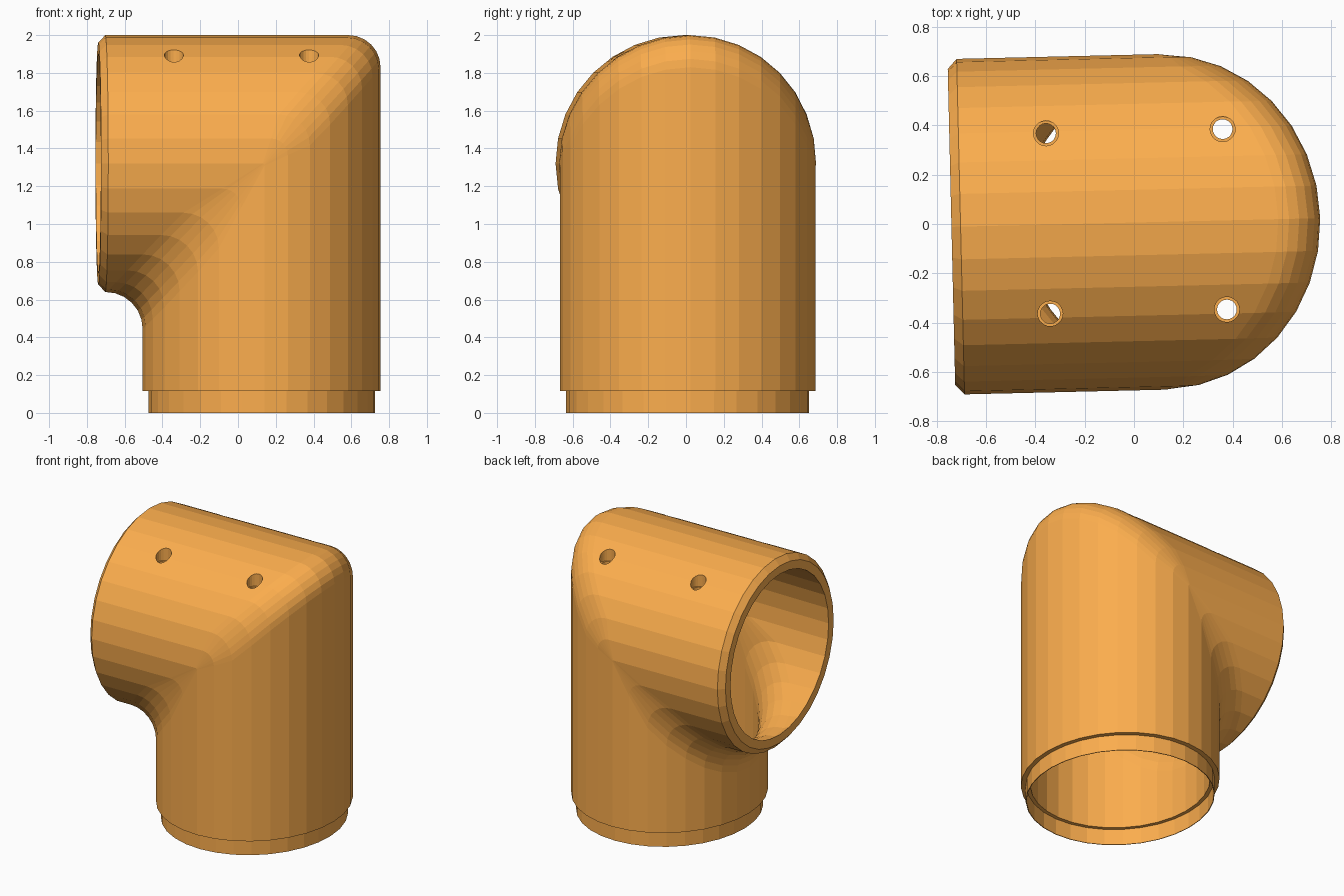
import bpy, bmesh
from math import sin, cos, pi, radians
from mathutils import Matrix

if "Cube" in bpy.data.objects:
    bpy.data.objects.remove(bpy.data.objects["Cube"])

SIDES, ARC = 32, 6
CX, CZ = 0.12, 1.32          # axis of the upright tube, axis of the side tube
TURN = Matrix.Translation((0.005, 0.006, 0)) @ Matrix.Rotation(radians(1.35), 4, 'Z')

orange = bpy.data.materials.new("orange")
orange.diffuse_color = (0.97, 0.42, 0.075, 1)
orange.use_nodes = True
orange.node_tree.nodes["Principled BSDF"].inputs["Base Color"].default_value = orange.diffuse_color


def make(name, bm, mat=orange):
    bmesh.ops.recalc_face_normals(bm, faces=bm.faces)
    bm.transform(TURN)
    me = bpy.data.meshes.new(name)
    bm.to_mesh(me)
    bm.free()
    ob = bpy.data.objects.new(name, me)
    if mat:
        me.materials.append(mat)
    bpy.context.collection.objects.link(ob)
    return ob


def loft(rings):
    """Join a closed chain of rings into a hollow solid."""
    bm = bmesh.new()
    vs = [[bm.verts.new(p) for p in r] for r in rings]
    for i in range(len(vs)):
        a, b = vs[i], vs[(i + 1) % len(vs)]
        for j in range(SIDES):
            k = (j + 1) % SIDES
            bm.faces.new((a[j], a[k], b[k], b[j]))
    return bm


ANGLES = [2 * pi * i / SIDES for i in range(SIDES)]


def flat_ring(z, rx, ry):
    return [(CX + rx * cos(a), ry * sin(a), z) for a in ANGLES]


def end_ring(x, r):
    return [(x, r * sin(a), CZ + r * cos(a)) for a in ANGLES]


def bend(rx, ry, r, outer_s, inner_s):
    """Rings around the rounded mitre between upright and side tube."""
    rings = []
    for k in range(ARC + 1):
        t = pi / 2 * k / ARC
        ring = []
        for a in ANGLES:
            c = cos(a)
            s = (outer_s if c > 0 else inner_s) * min(1, 2.5 * abs(c)) + 0.01
            y = sin(a) * (ry + (r - ry) * k / ARC)
            ring.append((CX + rx * c - s + s * cos(t), y,
                         CZ + r * c - s + s * sin(t)))
        rings.append(ring)
    return rings


# Elbow body: outer skin, chamfered mouth, inner skin concentric with the bend
outer = [flat_ring(0.115, 0.63, 0.677)] + bend(0.63, 0.677, 0.68, 0.16, 0.185)
mouth = [end_ring(-0.708, 0.68), end_ring(-0.745, 0.64), end_ring(-0.745, 0.58)]
inner = bend(0.57, 0.612, 0.60, 0.10, 0.25)[::-1] + [flat_ring(0.115, 0.57, 0.612)]
body = make("elbow_body", loft(outer + mouth + inner))

# Thin spigot under the upright tube
make("spigot", loft([flat_ring(0.0, 0.60, 0.643), flat_ring(0.116, 0.60, 0.643),
                     flat_ring(0.116, 0.595, 0.638), flat_ring(0.0, 0.595, 0.638)]))


# Four stepped screw holes through the roof
def hole_cutter(name, radius, z0, z1):
    bm = bmesh.new()
    for x in (-0.353, 0.363):
        for y in (-0.361, 0.370):
            bmesh.ops.create_cone(bm, cap_ends=True, segments=20, radius1=radius,
                                  radius2=radius, depth=z1 - z0,
                                  matrix=Matrix.Translation((x, y, (z0 + z1) / 2)))
    cutter = make(name, bm, None)
    cutter.hide_render = True
    cutter.hide_set(True)
    mod = body.modifiers.new(name, 'BOOLEAN')
    mod.operation = 'DIFFERENCE'
    mod.solver = 'EXACT'
    mod.object = cutter


hole_cutter("screw_hole_cutter", 0.04, 1.5, 2.1)
hole_cutter("screw_recess_cutter", 0.051, 1.83, 2.1)
